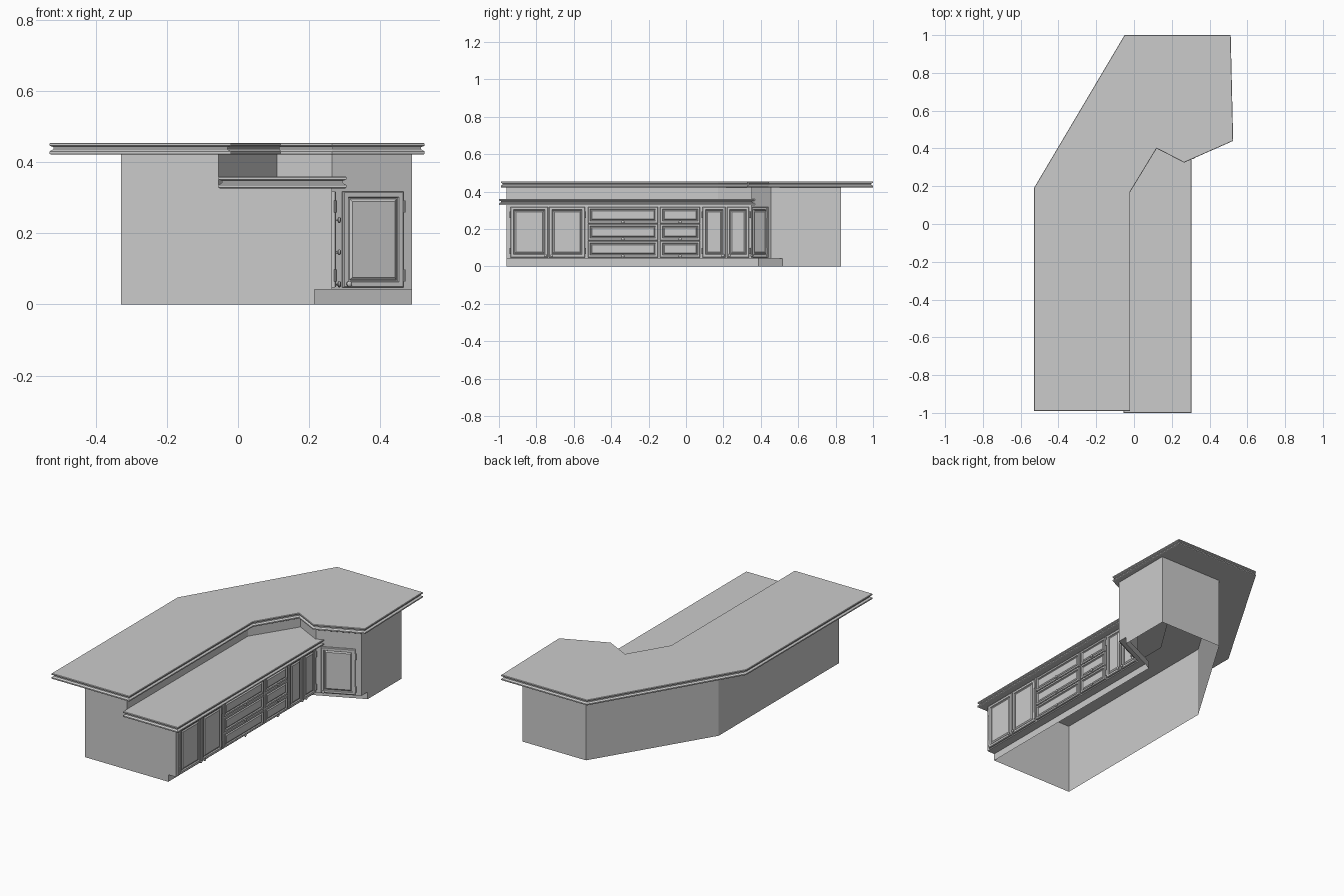
import bpy, bmesh, math
from mathutils import Vector, Matrix

if "Cube" in bpy.data.objects:
    bpy.data.objects.remove(bpy.data.objects["Cube"])


def finish(name, bm, smooth=False):
    bmesh.ops.remove_doubles(bm, verts=bm.verts, dist=0.0005)
    bmesh.ops.recalc_face_normals(bm, faces=bm.faces)
    me = bpy.data.meshes.new(name)
    bm.to_mesh(me)
    bm.free()
    ob = bpy.data.objects.new(name, me)
    bpy.context.collection.objects.link(ob)
    if smooth:
        bpy.context.view_layer.objects.active = ob
        ob.select_set(True)
        bpy.ops.object.shade_smooth_by_angle(angle=math.radians(40))
        ob.select_set(False)
    return ob


def inset(poly, d):
    """Mitred inward offset of a counter-clockwise outline."""
    out = []
    for i, p in enumerate(poly):
        p = Vector(p)
        a = (p - Vector(poly[i - 1])).normalized()
        b = (Vector(poly[(i + 1) % len(poly)]) - p).normalized()
        na, nb = Vector((-a.y, a.x)), Vector((-b.y, b.x))
        out.append(p + (na + nb) * d / (1 + na.dot(nb)))
    return out


def bridge(bm, rings, caps=True):
    loops = [[bm.verts.new(v) for v in r] for r in rings]
    n = len(loops[0])
    for lo, hi in zip(loops, loops[1:]):
        for i in range(n):
            j = (i + 1) % n
            bm.faces.new((lo[i], lo[j], hi[j], hi[i]))
    if caps:
        bm.faces.new(loops[0][::-1])
    bm.faces.new(loops[-1])


# edge moulding shared by both counters: (inset, height above underside)
MOULDING = [(0.003, 0), (0, 0.002), (0, 0.009), (0.005, 0.012), (0.010, 0.015),
            (0.010, 0.021), (0.004, 0.023), (0, 0.025), (0, 0.031), (0.002, 0.033)]


def counter(name, outline, z):
    bm = bmesh.new()
    bridge(bm, [[(p.x, p.y, z + h) for p in inset(outline, d)] for d, h in MOULDING])
    finish(name, bm)


# Raised bar top and lower worktop
counter("bar_top", [(-0.53, -0.99), (-0.02, -0.99), (-0.02, 0.17), (0.12, 0.40),
                    (0.265, 0.325), (0.525, 0.44), (0.512, 1.0), (-0.05, 1.0),
                    (-0.53, 0.19)], 0.422)
counter("lower_worktop", [(-0.055, -1.0), (0.305, -1.0), (0.305, 0.369), (0.265, 0.35),
                          (0.11, 0.43), (-0.055, 0.17)], 0.327)

# Cabinet body: thin walls, open underneath
END_Y, TOE, LOW, HIGH = -0.96, 0.042, 0.328, 0.424
body = bmesh.new()


def wall(path, z0, z1):
    for a, b in zip(path, path[1:]):
        body.faces.new([body.verts.new(v) for v in
                        ((*a, z0), (*b, z0), (*b, z1), (*a, z1))])


def flat(points):
    body.faces.new([body.verts.new(v) for v in points])


face_path = [(0.265, END_Y), (0.265, 0.35), (0.49, 0.455)]
toe_path = [(0.215, END_Y), (0.215, 0.387), (0.49, 0.515)]
wall([(-0.33, END_Y), (-0.33, 0.165), (0.075, 0.83), (0.49, 0.83)], 0, HIGH)
wall(face_path[:2], TOE, LOW)
wall(face_path[1:], TOE, HIGH)
wall(toe_path, 0, TOE)
wall([(-0.055, END_Y), (-0.055, 0.17), (0.11, 0.43), (0.265, 0.35)], LOW, HIGH)
for i in range(2):
    flat([(*p, TOE) for p in (face_path[i], face_path[i + 1], toe_path[i + 1], toe_path[i])])
flat([(x, END_Y, z) for x, z in ((-0.33, 0), (0.215, 0), (0.215, TOE), (0.265, TOE),
                                 (0.265, LOW), (-0.055, LOW), (-0.055, HIGH), (-0.33, HIGH))])
flat([(0.49, y, z) for y, z in ((0.83, 0), (0.83, HIGH), (0.455, HIGH),
                                (0.455, TOE), (0.515, TOE), (0.515, 0))])
finish("cabinet_body", body)


def frame(origin, end):
    """Local axes of a cabinet face: x along it, y outward, z up."""
    o, u = Vector((*origin, 0)), Vector((*end, 0)) - Vector((*origin, 0))
    u.normalize()
    m = Matrix(((u.x, u.y, 0, o.x), (u.y, -u.x, 0, o.y), (0, 0, 1, 0), (0, 0, 0, 1)))
    return m


LONG = frame((0.265, 0), (0.265, 1))
ANGLED = frame((0.265, 0.35), (0.49, 0.455))


# Raised-panel fronts: (inset, depth) steps
PANEL = [(0, 0), (0, 0.008), (0.003, 0.011), (0.015, 0.011), (0.018, 0.005),
         (0.021, 0.005), (0.028, 0.010)]


def front(name, m, s0, s1, z0, z1):
    bm = bmesh.new()
    k = min(1, (z1 - z0) / 0.11)
    bridge(bm, [[m @ Vector(v) for v in ((s0 + d * k, h, z0 + d * k), (s1 - d * k, h, z0 + d * k),
                                         (s1 - d * k, h, z1 - d * k), (s0 + d * k, h, z1 - d * k))]
                for d, h in PANEL], caps=False)
    finish(name, bm)


def knob(name, m, s, z):
    bm = bmesh.new()
    prof = [(0.003, 0.009), (0.003, 0.015), (0.008, 0.018), (0.008, 0.022), (0.004, 0.025)]
    ang = [math.tau * i / 12 for i in range(12)]
    bridge(bm, [[m @ Vector((s + r * math.cos(a), h, z + r * math.sin(a))) for a in ang]
                for r, h in prof])
    finish(name, bm, True)


def hinge(name, m, s, z):
    bm = bmesh.new()
    bmesh.ops.create_cone(bm, cap_ends=True, segments=8, radius1=0.004, radius2=0.004,
                          depth=0.034, matrix=m @ Matrix.Translation((s, 0.009, z)))
    finish(name, bm, True)


# Doors: (face, start, end, knob on far side)
doors = [(LONG, -0.938, -0.738, True), (LONG, -0.732, -0.54, False),
         (LONG, 0.088, 0.212, True), (LONG, 0.218, 0.338, False),
         (ANGLED, 0.03, 0.218, False)]
for i, (m, a, b, far) in enumerate(doors, 1):
    front(f"door_{i}", m, a, b, 0.048, 0.318)
    knob(f"door_{i}_knob", m, b - 0.014 if far else a + 0.014, 0.058)
    for j, z in enumerate((0.082, 0.276), 1):
        hinge(f"door_{i}_hinge_{j}", m, a - 0.002 if far else b + 0.002, z)

# Two stacks of three drawers
for i, (a, b) in enumerate([(-0.525, -0.15), (-0.138, 0.075)], 1):
    for j in range(3):
        z = 0.048 + j * 0.091
        front(f"drawer_{i}_{j + 1}", LONG, a, b, z, z + 0.088)
        knob(f"drawer_{i}_{j + 1}_knob", LONG, (a + b) / 2, z + 0.008)
